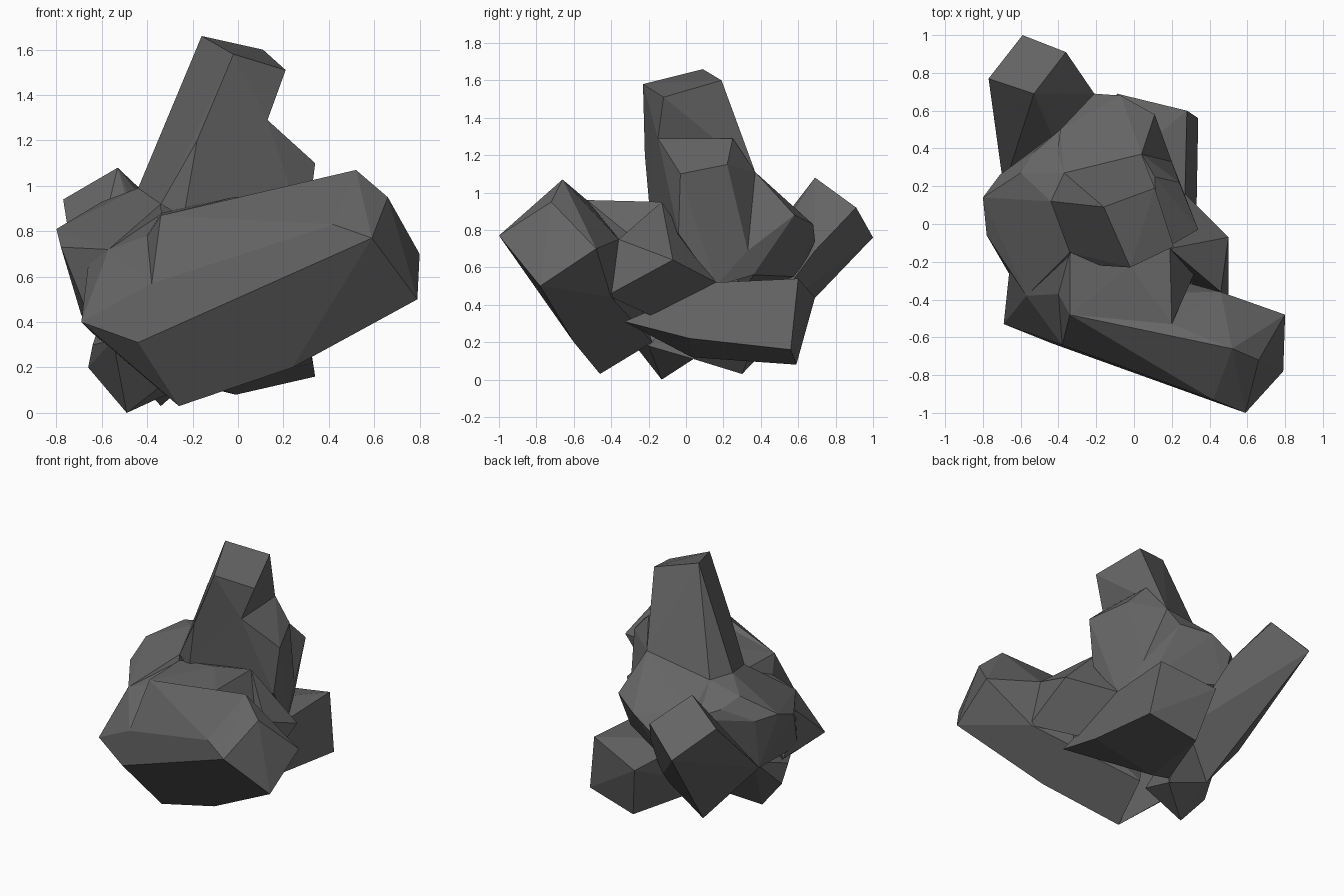
import bpy
import bmesh
from math import radians
from mathutils import Vector

cube = bpy.data.objects.get("Cube")
if cube:
    bpy.data.objects.remove(cube, do_unlink=True)

# One dark grey stone colour for the whole cluster
stone = bpy.data.materials.new("dark_grey_stone")
stone.use_nodes = True
stone_colour = (0.13, 0.13, 0.13, 1)
stone.diffuse_color = stone_colour
shader = stone.node_tree.nodes["Principled BSDF"]
shader.inputs["Base Color"].default_value = stone_colour
shader.inputs["Roughness"].default_value = 0.9


def crystal(name, tip, root):
    """Faceted block that spans a tip outline and a root outline (hundredths of a unit)."""
    bm = bmesh.new()
    for corner in tip + root:
        bm.verts.new(Vector(corner) / 100)
    hull = bmesh.ops.convex_hull(bm, input=bm.verts[:])
    unused = {v for key in ("geom_interior", "geom_unused") for v in hull[key]
              if isinstance(v, bmesh.types.BMVert)}
    bmesh.ops.delete(bm, geom=list(unused), context="VERTS")
    # Merge nearly level triangles into clean facets
    bmesh.ops.dissolve_limit(bm, angle_limit=radians(4), verts=bm.verts[:], edges=bm.edges[:])
    bmesh.ops.recalc_face_normals(bm, faces=bm.faces[:])
    mesh = bpy.data.meshes.new(name)
    bm.to_mesh(mesh)
    bm.free()
    mesh.materials.append(stone)
    block = bpy.data.objects.new(name, mesh)
    bpy.context.scene.collection.objects.link(block)
    return block


# Tall leaning spire and the shoulder on its side
crystal("spire",
        tip=[(-16, 9, 166), (-2, -23, 158), (21, -12, 151), (11, 19, 160)],
        root=[(-44, 12, 99), (-37, 27, 98), (4, 37, 111), (13, -15, 129),
              (-18, -22, 120), (-34, -15, 92), (-24, -19, 86)])
crystal("spire_shoulder",
        tip=[(13, -15, 129), (11, 25, 129), (24, 22, 115), (34, -3, 110), (4, 37, 111)],
        root=[(30, -4, 78), (26, 16, 50), (20, 33, 69), (17, 36, 56), (-24, -19, 86),
              (-20, 30, 60)])

# Back slope under the spire
crystal("back_slope",
        tip=[(-44, 12, 99), (-37, 27, 98), (4, 37, 111), (11, 58, 88)],
        root=[(-7, 68, 83), (-21, 69, 74), (-39, 50, 84), (20, 33, 69), (17, 36, 56),
              (-22, 60, 55), (-20, 30, 45)])

# Block leaning backward, running from its tip down to the ground
crystal("back_crystal",
        tip=[(-53, 69, 108), (-36, 91, 92), (-59, 100, 76), (-77, 77, 94)],
        root=[(-39, 50, 74), (-21, 69, 69), (-34, 30, 3), (-69, 19, 43), (-25, 4, 11),
              (-10, 40, 30)])

# Bulky side mass and the low corner in front of it
crystal("side_block",
        tip=[(-80, 14, 81), (-78, -6, 73), (-71, 26, 78), (-60, 27, 93), (-44, 12, 99),
             (-37, 27, 98), (-34, -15, 92), (-57, -38, 72), (-53, 38, 86), (-66, -25, 65)],
        root=[(-69, 19, 43), (-64, -30, 38), (-30, -30, 40), (-39, 50, 80), (-30, 20, 30)])
crystal("front_corner",
        tip=[(-57, -38, 72), (-40, -37, 78), (-66, -25, 65), (-34, -15, 88)],
        root=[(-69, -53, 40), (-38, -64, 57), (-44, -63, 31), (-26, -46, 3), (-30, -30, 40),
              (-64, -15, 35)])

# Long slanted bar across the front
crystal("front_bar",
        tip=[(52, -66, 107), (66, -72, 95), (80, -48, 70), (79, -78, 50), (59, -100, 77),
             (42, -93, 83), (46, -36, 75)],
        root=[(-44, -63, 31), (-26, -46, 3), (24, -60, 20), (-38, -64, 57), (-34, -48, 87),
              (-40, -37, 78), (20, -53, 96), (-20, -18, 20), (50, -40, 44)])

# Flat ledge between bar and spire
crystal("ledge",
        tip=[(-34, -48, 87), (20, -53, 96), (32, -26, 74), (19, -13, 95), (-2, -22, 95),
             (-18, -21, 89), (-34, -15, 88), (-40, -37, 78)],
        root=[(-30, -10, 40), (30, -10, 40), (20, -40, 40)])

# Side wedge and the low blocks touching the ground
crystal("side_wedge",
        tip=[(50, -7, 64), (46, -36, 75), (32, -26, 74), (19, -13, 95), (50, -42, 45)],
        root=[(27, -16, 33), (27, 16, 52), (-10, -10, 40)])
crystal("low_back_block",
        tip=[(28, 60, 54), (34, 56, 16), (-1, 59, 8), (-9, 69, 44)],
        root=[(27, 16, 52), (33, 2, 22), (27, -16, 33), (30, -33, 31), (-12, 3, 12),
              (-25, 4, 14), (-20, 20, 50)])
crystal("low_front_block",
        tip=[(-49, -13, 0), (-66, -10, 20), (-64, -20, 30)],
        root=[(-25, 4, 11), (-26, -20, 18), (-55, -38, 32), (-60, 12, 42), (-30, 0, 40)])
